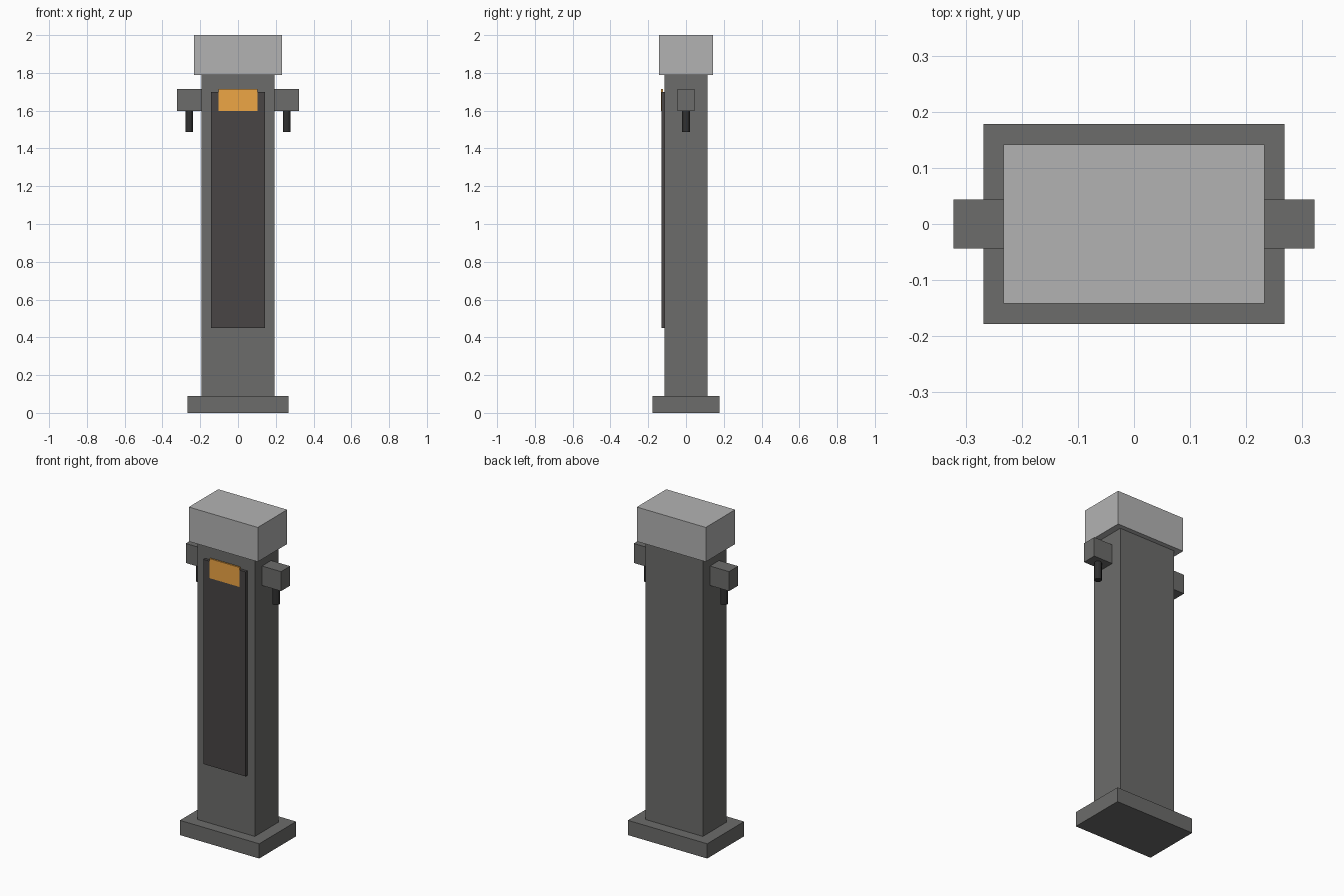
import bpy

if "Cube" in bpy.data.objects:
    bpy.data.objects.remove(bpy.data.objects["Cube"])


def material(name, rgb):
    m = bpy.data.materials.new(name)
    m.diffuse_color = (*rgb, 1)
    m.use_nodes = True
    m.node_tree.nodes["Principled BSDF"].inputs["Base Color"].default_value = m.diffuse_color
    return m


def box(name, x, y, z, mat):
    """Box from (min, max) ranges on each axis."""
    loc = [(a + b) / 2 for a, b in (x, y, z)]
    bpy.ops.mesh.primitive_cube_add(size=1, location=loc)
    ob = bpy.context.object
    ob.name = name
    ob.scale = [b - a for a, b in (x, y, z)]
    bpy.ops.object.transform_apply(location=False, rotation=False, scale=True)
    ob.data.materials.append(mat)
    return ob


body = material("body_grey", (0.15, 0.15, 0.145))
light = material("light_grey", (0.45, 0.45, 0.45))
dark = material("dark_panel", (0.065, 0.06, 0.06))
black = material("nozzle_black", (0.03, 0.03, 0.03))
orange = material("orange", (0.85, 0.38, 0.06))

# Main pillar with foot and cap
box("base_plate", (-0.268, 0.268), (-0.178, 0.178), (0, 0.09), body)
box("column", (-0.193, 0.193), (-0.113, 0.113), (0.09, 1.79), body)
box("cap", (-0.233, 0.233), (-0.142, 0.142), (1.79, 2.0), light)

# Front panel with indicator strip at its top
box("front_panel", (-0.143, 0.143), (-0.131, -0.113), (0.45, 1.70), dark)
box("indicator", (-0.102, 0.102), (-0.1315, -0.121), (1.597, 1.716), orange)

# Side holders with hanging connectors
for side, s in (("left", -1), ("right", 1)):
    box(side + "_holder", sorted((s * 0.193, s * 0.322)), (-0.044, 0.044),
        (1.597, 1.716), body)
    bpy.ops.mesh.primitive_cylinder_add(vertices=12, radius=0.021, depth=0.112,
                                        location=(s * 0.258, 0, 1.543))
    plug = bpy.context.object
    plug.name = side + "_connector"
    plug.data.materials.append(black)
